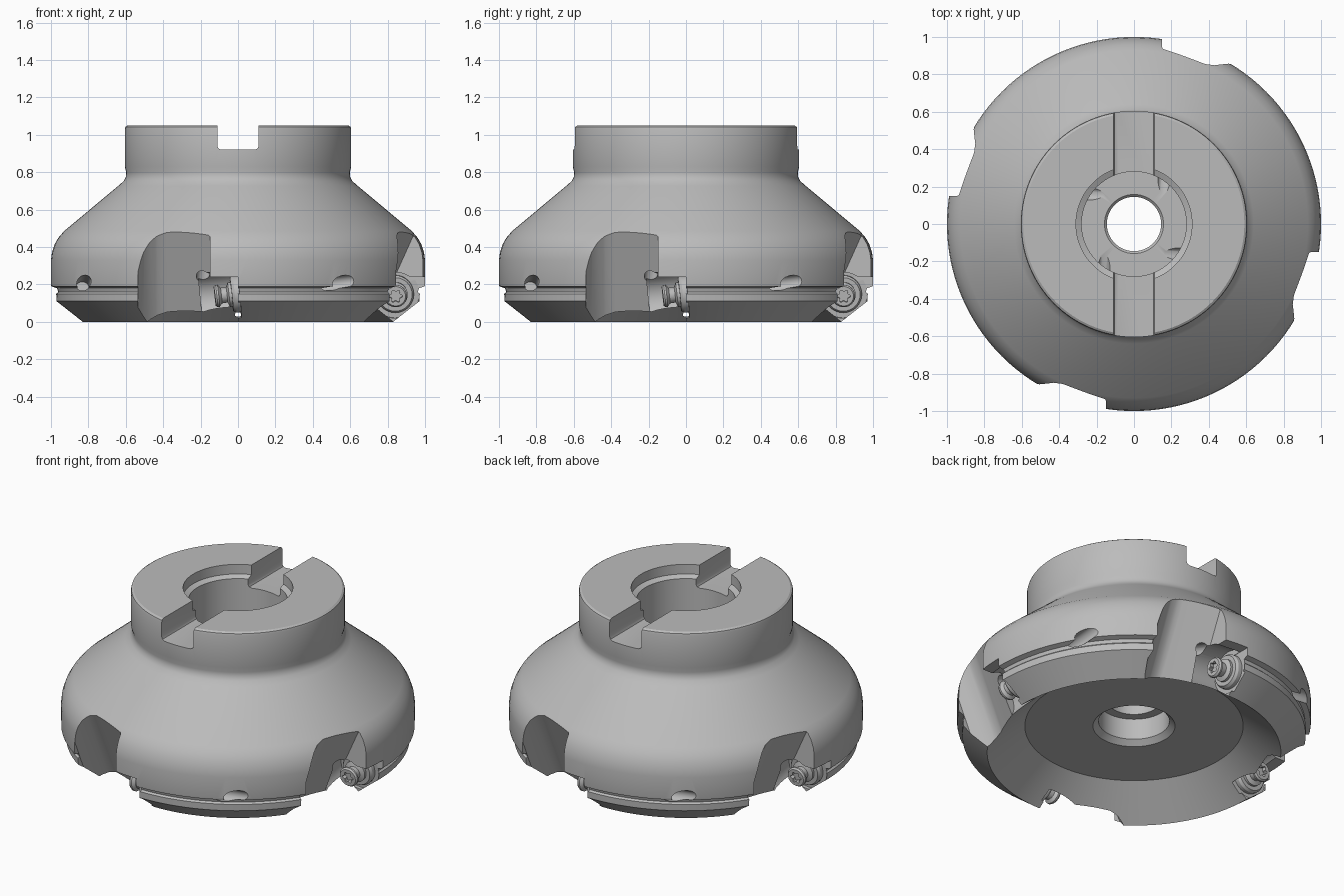
import bpy, bmesh, math
from mathutils import Matrix, Vector

if "Cube" in bpy.data.objects:
    bpy.data.objects.remove(bpy.data.objects["Cube"])

steel = bpy.data.materials.new("brushed steel grey")
steel.diffuse_color = (0.5, 0.5, 0.5, 1)
steel.use_nodes = True
steel.node_tree.nodes["Principled BSDF"].inputs["Base Color"].default_value = steel.diffuse_color


def finish(bm, name, quarters=False):
    """Turn a bmesh into an object, optionally repeated four times about z."""
    bmesh.ops.remove_doubles(bm, verts=bm.verts, dist=1e-5)
    bmesh.ops.recalc_face_normals(bm, faces=bm.faces)
    if quarters:
        source = list(bm.verts) + list(bm.edges) + list(bm.faces)
        for k in (1, 2, 3):
            new = bmesh.ops.duplicate(bm, geom=source)["geom"]
            verts = [v for v in new if isinstance(v, bmesh.types.BMVert)]
            bmesh.ops.rotate(bm, verts=verts, cent=(0, 0, 0),
                             matrix=Matrix.Rotation(k * math.pi / 2, 3, 'Z'))
    mesh = bpy.data.meshes.new(name)
    bm.to_mesh(mesh)
    bm.free()
    mesh.materials.append(steel)
    ob = bpy.data.objects.new(name, mesh)
    bpy.context.collection.objects.link(ob)
    return ob


def lathe(profile, n, matrix=Matrix(), lobed=0):
    """Revolve a closed (r, z) loop; the first `lobed` points get six lobes."""
    bm = bmesh.new()
    rings = []
    for i in range(n):
        a = 2 * math.pi * i / n
        ring = []
        for j, (r, z) in enumerate(profile):
            if j < lobed:
                r *= 1 + 0.2 * math.cos(6 * a)
            ring.append(bm.verts.new(matrix @ Vector((r * math.cos(a), r * math.sin(a), z))))
        rings.append(ring)
    m = len(profile)
    for i in range(n):
        p, q = rings[i], rings[(i + 1) % n]
        for j in range(m):
            k = (j + 1) % m
            if profile[j][0] == 0 and profile[k][0] == 0:
                continue
            bm.faces.new((p[j], p[k], q[k], q[j]))
    bmesh.ops.remove_doubles(bm, verts=bm.verts, dist=1e-5)
    return bm


def loft(sections):
    """Skin a row of equal-sized point loops and cap both ends."""
    bm = bmesh.new()
    rows = [[bm.verts.new(p) for p in s] for s in sections]
    m = len(rows[0])
    for p, q in zip(rows, rows[1:]):
        for j in range(m):
            k = (j + 1) % m
            bm.faces.new((p[j], p[k], q[k], q[j]))
    bm.faces.new(rows[0])
    bm.faces.new(rows[-1])
    return bm


def cut(target, cutter):
    mod = target.modifiers.new("cut", 'BOOLEAN')
    mod.operation = 'DIFFERENCE'
    mod.solver = 'EXACT'
    mod.object = cutter
    bpy.context.view_layer.objects.active = target
    bpy.ops.object.modifier_apply(modifier=mod.name)
    bpy.data.objects.remove(cutter)


def smooth(ob):
    bpy.ops.object.select_all(action='DESELECT')
    ob.select_set(True)
    bpy.context.view_layer.objects.active = ob
    bpy.ops.object.shade_smooth_by_angle(angle=math.radians(30))


def rod(r, t0, t1, matrix):
    return lathe([(0, t0), (r, t0), (r, t1), (0, t1)], 32, matrix)


def along(start, direction):
    return Matrix.Translation(start) @ Vector(direction).to_track_quat('Z', 'Y').to_matrix().to_4x4()


# Cutter body: outside, recessed underside, bottom counterbore and top bore
outer = [(0.83, 0), (0.97, 0.11), (0.972, 0.15), (0.962, 0.16), (0.968, 0.18), (0.998, 0.19),
         (1, 0.2), (1, 0.33), (0.995, 0.37), (0.98, 0.415), (0.96, 0.45), (0.93, 0.485),
         (0.64, 0.727), (0.612, 0.752), (0.6, 0.775), (0.598, 0.8), (0.605, 0.83),
         (0.605, 1.03), (0.602, 1.042), (0.59, 1.05)]
inner = [(0.31, 1.05), (0.31, 0.99), (0.28, 0.975), (0.28, 0.45), (0.158, 0.45), (0.145, 0.437),
         (0.145, 0.33), (0.2, 0.33), (0.2, 0.2), (0.232, 0.17), (0.617, 0.17)]
body = finish(lathe(outer + inner, 128), "cutter_body")

# Drive slot across the top, with eased floor corners
slot = [(-0.11, 1.2), (-0.11, 0.94), (-0.104, 0.926), (-0.09, 0.92),
        (0.09, 0.92), (0.104, 0.926), (0.11, 0.94), (0.11, 1.2)]
cut(body, finish(loft([[(x, y, z) for x, z in slot] for y in (-0.8, 0.8)]), "slot_cutter"))


# Chip pockets: sloping back wall, rounded on the trailing side
def back_y(x, z):
    blend = max(0, -0.36 - x) / 0.17
    return -(0.73 + 0.45 * z) + 0.4 * (-0.15 - x) - 0.14 * blend ** 2


columns = [(-0.535, 0.34), (-0.525, 0.385), (-0.50, 0.43), (-0.47, 0.46), (-0.43, 0.48),
           (-0.38, 0.487), (-0.3, 0.48), (-0.165, 0.472), (-0.15, 0.455)]
pocket = [[(x, -1.3, -0.06), (x, -1.3, z), (x, back_y(x, z), z), (x, back_y(x, -0.06), -0.06)]
          for x, z in columns]
cut(body, finish(loft(pocket), "pocket_cutter", True))

# Insert seats: round recess, open outwards and downwards
axis = along((0, -0.84, 0.15), (0.69, 0.02, 0.075))
seat = [[(x, -1.3, -0.05), (x, -1.3, 0.24), (x, -0.84, 0.24), (x, -0.75, -0.05)]
        for x in (-0.2, 0.0)]
cut(body, finish(loft(seat), "seat_cutter", True))
cut(body, finish(rod(0.13, -0.2, 0.005, axis), "round_seat_cutter", True))

# Screw holes through the rim, driver grooves, coolant holes from the bore
cut(body, finish(rod(0.037, -0.1, 0.68, axis), "screw_hole_cutter", True))
cut(body, finish(rod(0.046, -0.75, -0.12, axis), "driver_groove_cutter", True))
start, end = Vector((-0.16, -0.21, 0.47)), Vector((-0.19, -0.85, 0.23))
cut(body, finish(rod(0.035, -0.05, (end - start).length, along(start, end - start)),
                 "coolant_cutter", True))
smooth(body)

# Seat washers and clamp screws with lobed sockets
washer = [(0.04, -0.035), (0.09, -0.035), (0.1, -0.02), (0.1, 0.012), (0.04, 0.012)]
smooth(finish(lathe(washer, 32, axis), "seat_washers", True))
screw = [(0, -0.1), (0.03, -0.1), (0.03, -0.125), (0.052, -0.125), (0.06, -0.115), (0.06, -0.105),
         (0.042, -0.09), (0.04, -0.06), (0.066, -0.05), (0.066, -0.034), (0.037, -0.03),
         (0.037, 0.25), (0, 0.25)]
smooth(finish(lathe(screw, 48, axis, lobed=3), "clamp_screws", True))
